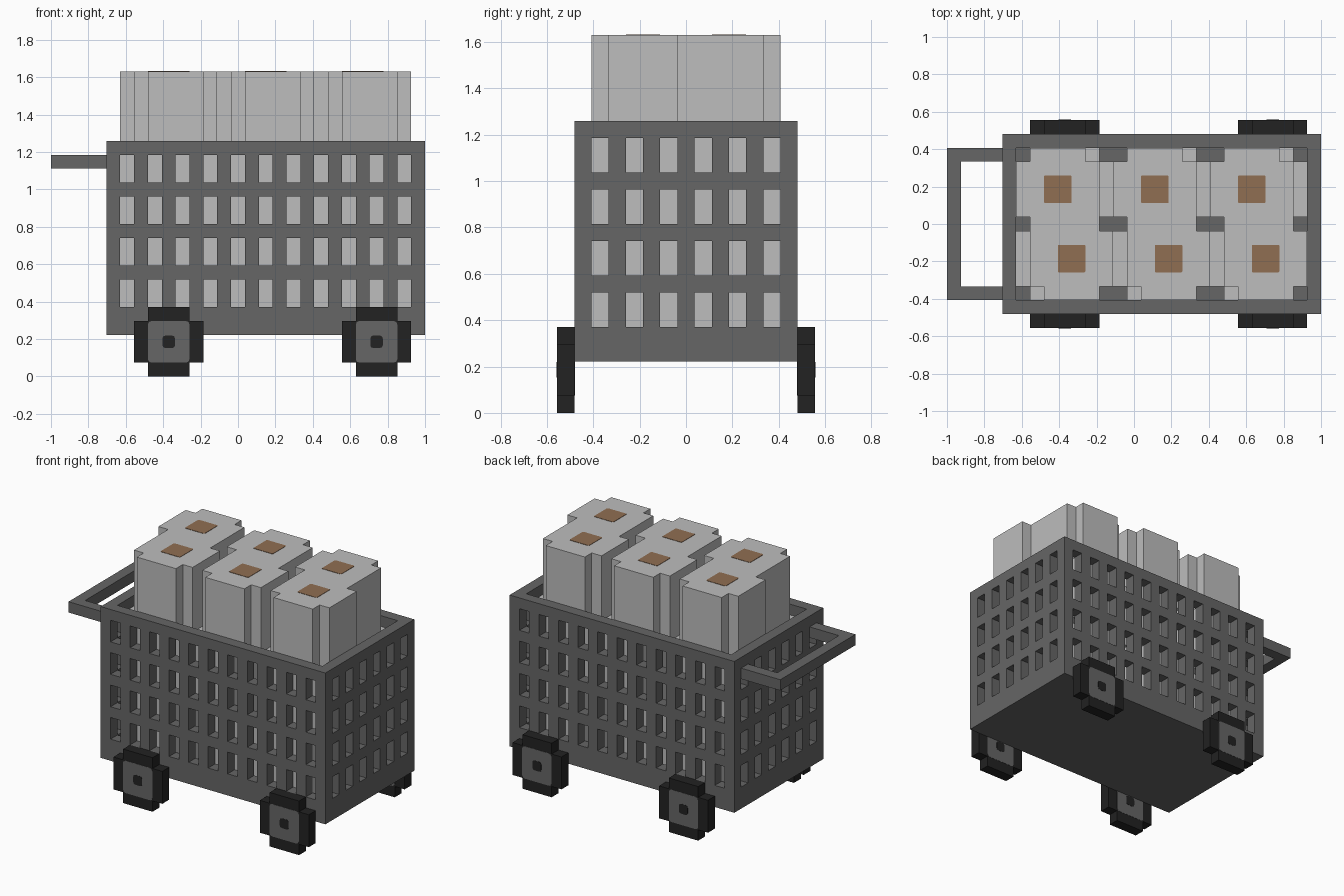
import bpy
import bmesh
from mathutils import Vector

U = 2 / 27                      # one block
ORIGIN = Vector((-1, -7.5 * U, 0))

if "Cube" in bpy.data.objects:
    bpy.data.objects.remove(bpy.data.objects["Cube"], do_unlink=True)


def material(name, rgb):
    m = bpy.data.materials.new(name)
    m.use_nodes = True
    m.diffuse_color = (*rgb, 1)
    m.node_tree.nodes["Principled BSDF"].inputs["Base Color"].default_value = (*rgb, 1)
    return m


GREY = material("dark grey", (0.133, 0.133, 0.133))
PAPER = material("pale grey", (0.51, 0.51, 0.51))
BROWN = material("cardboard brown", (0.28, 0.158, 0.085))
BLACK = material("rubber black", (0.016, 0.016, 0.016))


def finish(name, bm, mat):
    bmesh.ops.recalc_face_normals(bm, faces=bm.faces)
    mesh = bpy.data.meshes.new(name)
    bm.to_mesh(mesh)
    bm.free()
    mesh.materials.append(mat)
    ob = bpy.data.objects.new(name, mesh)
    bpy.context.collection.objects.link(ob)
    return ob


def boxes(name, spans, mat, round_axis=None, radius=0.0):
    """Boxes given by low and high corners in blocks; optionally rounded about an axis."""
    bm = bmesh.new()
    for lo, hi in spans:
        lo, hi = Vector(lo), Vector(hi)
        verts = bmesh.ops.create_cube(bm, size=1)["verts"]
        for v in verts:
            v.co = ORIGIN + U * ((lo + hi) / 2 + v.co * (hi - lo))
    if round_axis is not None:
        edges = [e for e in bm.edges
                 if abs((e.verts[0].co - e.verts[1].co)[round_axis]) > 1e-5]
        bmesh.ops.bevel(bm, geom=edges, offset=radius * U, segments=2,
                        profile=0.5, affect='EDGES')
    return finish(name, bm, mat)


def notched_prism(name, lo, hi, axis, mat):
    """Square block with one block missing at each corner, extruded along an axis."""
    a, b = [i for i in range(3) if i != axis]
    a0, a1, b0, b1 = lo[a], hi[a], lo[b], hi[b]
    outline = [(a0 + 1, b0), (a1 - 1, b0), (a1 - 1, b0 + 1), (a1, b0 + 1),
               (a1, b1 - 1), (a1 - 1, b1 - 1), (a1 - 1, b1), (a0 + 1, b1),
               (a0 + 1, b1 - 1), (a0, b1 - 1), (a0, b0 + 1), (a0 + 1, b0 + 1)]
    bm = bmesh.new()
    verts = []
    for p, q in outline:
        co = Vector((0, 0, 0))
        co[a], co[b], co[axis] = p, q, lo[axis]
        verts.append(bm.verts.new(ORIGIN + U * co))
    face = bm.faces.new(verts)
    new = bmesh.ops.extrude_face_region(bm, geom=[face])["geom"]
    step = Vector((0, 0, 0))
    step[axis] = U * (hi[axis] - lo[axis])
    bmesh.ops.translate(bm, vec=step, verts=[g for g in new if isinstance(g, bmesh.types.BMVert)])
    return finish(name, bm, mat)


# Basket: open box pierced by rows of slots through both pairs of walls
basket = boxes("basket", [((4, 1, 3), (27, 14, 17))], GREY)
rows = range(5, 17, 3)
cutters = [
    boxes("cavity_cutter", [((5, 2, 4), (26, 13, 18))], GREY),
    boxes("long_slot_cutter", [((x, 0, z), (x + 1, 15, z + 2))
                               for x in range(5, 26, 2) for z in rows], GREY),
    boxes("end_slot_cutter", [((3, y, z), (28, y + 1, z + 2))
                              for y in range(2, 13, 2) for z in rows], GREY),
]
for c in cutters:
    c.hide_render = True
    mod = basket.modifiers.new(c.name, 'BOOLEAN')
    mod.operation, mod.solver, mod.object = 'DIFFERENCE', 'EXACT', c
bpy.context.view_layer.update()
cut = bpy.data.meshes.new_from_object(basket.evaluated_get(bpy.context.evaluated_depsgraph_get()))
basket.modifiers.clear()
basket.data = cut
for c in cutters:
    bpy.data.objects.remove(c, do_unlink=True)

# Push handle
boxes("handle_bar", [((0, 2, 15), (1, 13, 16))], GREY)
for side, y in (("right", 2), ("left", 12)):
    boxes("handle_arm_" + side, [((1, y, 15), (4, y + 1, 16))], GREY)

# Rolls: three layers, each staggered the opposite way to the one below
for layer in range(3):
    z = 4 + 6 * layer
    for col in range(3):
        for row in range(2):
            x = 5 + 7 * col + (layer + row + 1) % 2
            y = 2 + 5 * row
            tag = f"{layer}_{col}_{row}"
            notched_prism("roll_" + tag, (x, y, z), (x + 6, y + 6, z + 6), 2, PAPER)
            if layer == 2:
                boxes("roll_core_" + tag, [((x + 2, y + 2, z + 5.95), (x + 4, y + 4, z + 6.03))],
                      BROWN, round_axis=2, radius=0.1)

# Wheels: notched tyre, hub plates and axle caps on both faces
for end, x in (("rear", 6), ("front", 21)):
    for side, y in (("right", 0), ("left", 14)):
        tag = f"{end}_{side}"
        notched_prism("tyre_" + tag, (x, y, 0), (x + 5, y + 1, 5), 1, BLACK)
        boxes("hub_" + tag, [((x + 1, y - 0.02, 1), (x + 4, y + 1.02, 4))],
              GREY, round_axis=1, radius=0.25)
        boxes("axle_cap_" + tag, [((x + 2.05, y - 0.04, 2.05), (x + 2.95, y + 1.04, 2.95))],
              BLACK, round_axis=1, radius=0.2)
